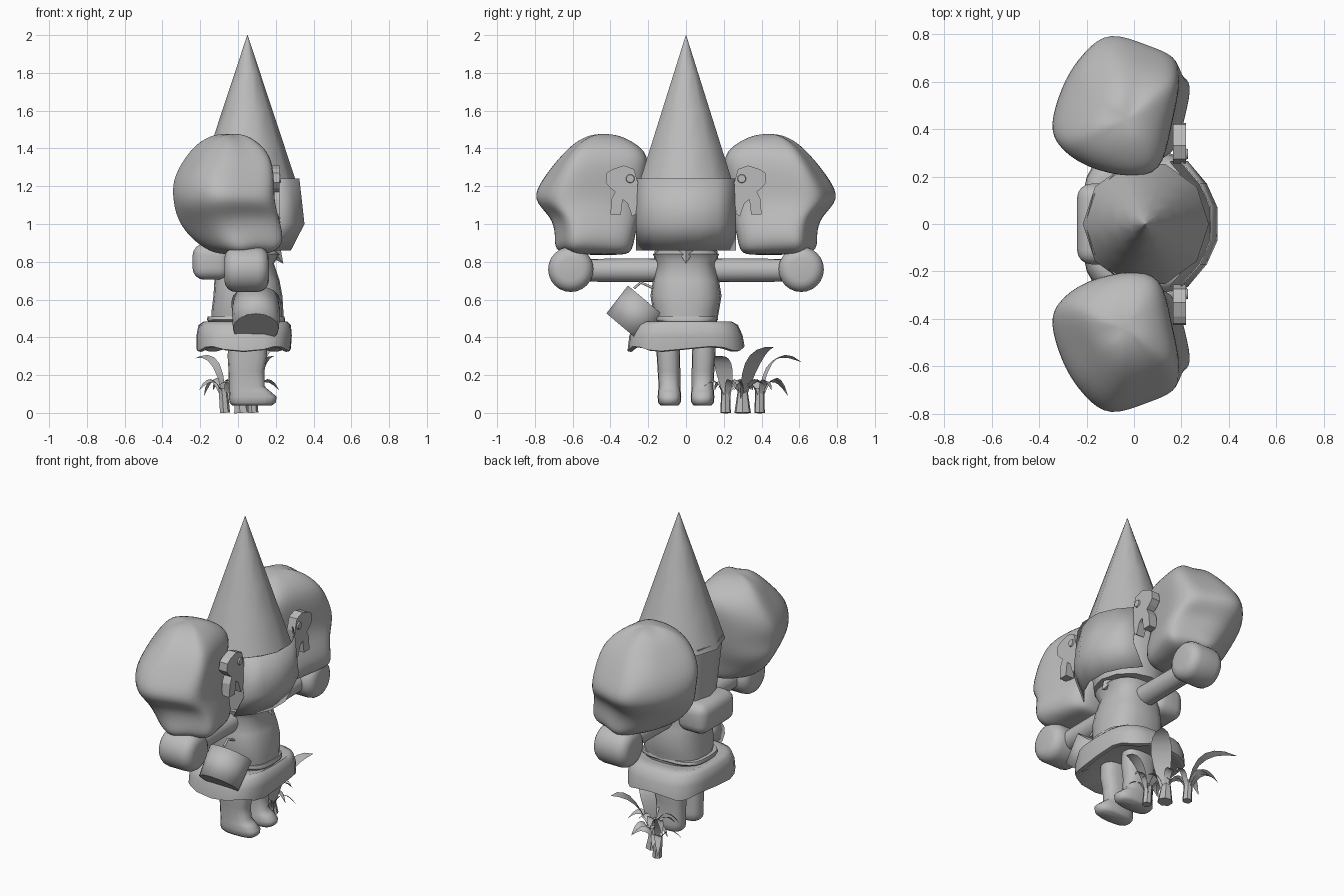
import bpy, bmesh, math, random
from mathutils import Vector, Matrix

if "Cube" in bpy.data.objects:
    bpy.data.objects.remove(bpy.data.objects["Cube"])

random.seed(4)

# The whole figure is one plain stone grey
GREY = bpy.data.materials.new("stone grey")
GREY.diffuse_color = (0.5, 0.5, 0.5, 1)
GREY.use_nodes = True
GREY.node_tree.nodes["Principled BSDF"].inputs["Base Color"].default_value = GREY.diffuse_color

def finish(name, bm, smooth=True, subsurf=0, angle=40, recalc=True):
    if recalc:
        bmesh.ops.recalc_face_normals(bm, faces=bm.faces)
    me = bpy.data.meshes.new(name)
    bm.to_mesh(me)
    bm.free()
    ob = bpy.data.objects.new(name, me)
    bpy.context.collection.objects.link(ob)
    me.materials.append(GREY)
    if subsurf:
        mod = ob.modifiers.new("Subdivision", 'SUBSURF')
        mod.levels = mod.render_levels = subsurf
    if smooth:
        bpy.ops.object.select_all(action='DESELECT')
        ob.select_set(True)
        bpy.context.view_layer.objects.active = ob
        bpy.ops.object.shade_smooth_by_angle(angle=math.radians(angle))
    return ob

def superellipse(n, e):
    f = lambda c: math.copysign(abs(c) ** (2 / e), c)
    return [(f(math.cos(2 * math.pi * i / n)), f(math.sin(2 * math.pi * i / n))) for i in range(n)]

def loft(name, rings, outline, flip=1, subsurf=0, shift=None, angle=60):
    """Skin rings of (z, x0, x1, y0, y1) around a unit outline."""
    bm = bmesh.new()
    loops = []
    for k, (z, x0, x1, y0, y1) in enumerate(rings):
        loop = []
        for i, (u, v) in enumerate(outline):
            dx, dy, dz = shift(k, i) if shift else (0, 0, 0)
            loop.append(bm.verts.new(((x0 + x1) / 2 + u * (x1 - x0) / 2 + dx,
                                      flip * ((y0 + y1) / 2 + v * (y1 - y0) / 2 + dy), z + dz)))
        loops.append(loop)
    n = len(outline)
    for a, b in zip(loops, loops[1:]):
        for i in range(n):
            bm.faces.new((a[i], a[(i + 1) % n], b[(i + 1) % n], b[i]))
    bm.faces.new(loops[0])
    bm.faces.new(loops[-1])
    return finish(name, bm, subsurf=subsurf, angle=angle)

def cone(name, p, q, r1, r2, n=16, caps=True, angle=40, bevel=0):
    p, q = Vector(p), Vector(q)
    bm = bmesh.new()
    bmesh.ops.create_cone(bm, cap_ends=caps, segments=n, radius1=r1, radius2=r2, depth=(q - p).length,
                          matrix=Matrix.Translation((p + q) / 2) @ (q - p).to_track_quat('Z', 'Y').to_matrix().to_4x4())
    if bevel:
        rims = list({e for f in bm.faces if len(f.verts) == n for e in f.edges})
        bmesh.ops.bevel(bm, geom=rims, offset=bevel, segments=4, profile=0.5, affect='EDGES')
    return finish(name, bm, angle=angle)

def round_box(name, c, size, bevel):
    bm = bmesh.new()
    bmesh.ops.create_cube(bm, size=1, matrix=Matrix.Translation(c) @ Matrix.Diagonal((*size, 1)))
    bmesh.ops.bevel(bm, geom=bm.edges[:], offset=bevel, segments=4, profile=0.5, affect='EDGES')
    return finish(name, bm, angle=60)

# Hat and head
def ring(z):
    r = 0.001 + (2.0 - z) * 0.331
    return (z, 0.05 - r, 0.05 + r, -r, r)
loft("hat", [ring(z) for z in (1.2, 1.4, 1.6, 1.8, 1.95, 2.0)], superellipse(10, 2))
cone("head", (0.04, 0, 0.86), (0.04, 0, 1.23), 0.205, 0.245, n=12)
round_box("hair_back", (-0.14, 0, 0.80), (0.20, 0.34, 0.19), 0.06)

# Curved face plate in front of the head
bm = bmesh.new()
rows = []
for z, x in ((0.86, 0.28), (1.0, 0.352), (1.24, 0.325)):
    rows.append([bm.verts.new((x + dx, y, z)) for y, dx in
                 ((-0.265, -0.125), (-0.17, -0.045), (-0.07, 0), (0.07, 0), (0.17, -0.045), (0.265, -0.125))])
for a, b in zip(rows, rows[1:]):
    for i in range(5):
        bm.faces.new((a[i], a[i + 1], b[i + 1], b[i]))
face = finish("face", bm, angle=50)
sol = face.modifiers.new("Thickness", 'SOLIDIFY')
sol.thickness = 0.006

# Torso, belt, wavy skirt
round16, soft = superellipse(20, 2.6), superellipse(24, 3.2)
loft("torso", [(0.46, -0.14, 0.24, -0.16, 0.16), (0.54, -0.14, 0.24, -0.175, 0.175),
               (0.62, -0.13, 0.235, -0.188, 0.188), (0.70, -0.125, 0.22, -0.175, 0.175),
               (0.79, -0.11, 0.19, -0.155, 0.155), (0.84, -0.12, 0.22, -0.175, 0.175),
               (0.88, -0.08, 0.17, -0.12, 0.12)], round16)
loft("belt", [(0.485, -0.16, 0.25, -0.16, 0.16), (0.495, -0.165, 0.25, -0.17, 0.17),
              (0.51, -0.16, 0.245, -0.165, 0.165)], soft)
wave = lambda k, i: (0, 0, 0.013 * math.sin(i * math.pi / 2.4) if k in (1, 2) else 0)
loft("skirt", [(0.38, -0.14, 0.20, -0.22, 0.22), (0.335, -0.20, 0.26, -0.29, 0.29),
               (0.34, -0.22, 0.28, -0.31, 0.31), (0.41, -0.22, 0.285, -0.30, 0.30),
               (0.465, -0.21, 0.28, -0.275, 0.275), (0.485, -0.18, 0.26, -0.24, 0.24),
               (0.475, -0.15, 0.24, -0.19, 0.19)], soft, shift=wave)
cone("collar_point", (0.18, 0, 0.87), (0.24, 0, 0.79), 0.05, 0.0, n=4)

# Outline of the hair puff seen from above, in unit square
puff = [(0.98, 0.42), (0.80, -0.3), (0.68, -0.88), (0.2, -1.0), (-0.5, -0.86), (-0.95, -0.5),
        (-1.0, -0.22), (-0.73, 0.35), (-0.48, 0.72), (-0.08, 1.03), (0.45, 0.8), (0.9, 0.66)]
puff = [(u * 1.05, v * 1.06) for u, v in puff]
lumps = [[tuple(random.uniform(-0.012, 0.012) for c in range(3)) for i in range(12)] for k in range(9)]

# Clip outline as (y, z)
clip = [(0.285, 1.04), (0.30, 1.11), (0.325, 1.13), (0.345, 1.05), (0.40, 1.05), (0.385, 1.13), (0.365, 1.17),
        (0.39, 1.19), (0.415, 1.22), (0.41, 1.27), (0.38, 1.29), (0.32, 1.31), (0.265, 1.29),
        (0.245, 1.22), (0.25, 1.13), (0.255, 1.06)]

for s, side in ((1, "left"), (-1, "right")):
    loft("hair_puff_" + side,
         [(0.835, -0.10, 0.15, 0.32, 0.62), (0.87, -0.18, 0.225, 0.28, 0.695), (0.95, -0.27, 0.25, 0.26, 0.695),
          (1.04, -0.325, 0.215, 0.24, 0.705), (1.13, -0.35, 0.195, 0.22, 0.815), (1.24, -0.345, 0.19, 0.21, 0.76),
          (1.36, -0.28, 0.18, 0.20, 0.67), (1.44, -0.20, 0.10, 0.28, 0.59), (1.475, -0.10, 0.02, 0.38, 0.50)],
         puff, flip=s, subsurf=2, shift=lambda k, i: lumps[k][i], angle=180)
    # Hair clip with an eye
    bm = bmesh.new()
    f = bm.faces.new([bm.verts.new((0.165, s * (y + (0.01 if z > 1.1 else 0)), z)) for y, z in clip])
    ext = bmesh.ops.extrude_face_region(bm, geom=[f])
    bmesh.ops.translate(bm, vec=(0.055, 0, 0), verts=[v for v in ext["geom"] if isinstance(v, bmesh.types.BMVert)])
    finish("hair_clip_" + side, bm, smooth=False)
    cone("clip_eye_" + side, (0.215, s * 0.295, 1.24), (0.228, s * 0.295, 1.24), 0.025, 0.02)
    # Arm and hand
    cone("arm_" + side, (0.045, s * 0.10, 0.755), (0.045, s * 0.55, 0.755), 0.064, 0.06)
    cone("hand_" + side, (-0.072, s * 0.61, 0.76), (0.163, s * 0.61, 0.76), 0.12, 0.12, n=24, bevel=0.06, angle=60)
    # Leg with foot pointing forward
    loft("leg_" + side, [(0.04, -0.03, 0.18, 0.04, 0.135), (0.055, -0.045, 0.20, 0.028, 0.148),
                         (0.085, -0.048, 0.205, 0.025, 0.15), (0.115, -0.048, 0.17, 0.028, 0.148),
                         (0.14, -0.048, 0.14, 0.03, 0.145), (0.22, -0.05, 0.14, 0.03, 0.15),
                         (0.30, -0.055, 0.155, 0.032, 0.155), (0.40, -0.05, 0.15, 0.035, 0.155)],
         superellipse(16, 2.7), flip=s)

# Tilted bucket with a thin handle
base, rim = Vector((0.095, -0.328, 0.448)), Vector((0.095, -0.208, 0.59))
bucket = cone("bucket", base, rim, 0.122, 0.130, n=16, caps=False)
wall = bucket.modifiers.new("Thickness", 'SOLIDIFY')
wall.thickness = 0.008
cone("bucket_bottom", base, base + (rim - base) * 0.06, 0.12, 0.12)
cu = bpy.data.curves.new("bucket_handle", 'CURVE')
cu.dimensions = '3D'
cu.bevel_depth = 0.007
sp = cu.splines.new('POLY')
sp.points.add(2)
for p, q in zip(sp.points, ((0.095, -0.275, 0.66), (0.095, -0.24, 0.69), (0.095, -0.17, 0.66))):
    p.co = (*q, 1)
handle = bpy.data.objects.new("bucket_handle", cu)
bpy.context.collection.objects.link(handle)
cu.materials.append(GREY)

# Plants: stems and arching blades, tilted so the width shows from the side
def blade(name, p, c, q, w, tilt=0.4):
    p, c, q = Vector(p), Vector(c), Vector(q)
    side = ((q - p).cross(Vector((0, 0, 1))).normalized() + Vector((0, 0, tilt))).normalized()
    bm = bmesh.new()
    prev = None
    for i in range(8):
        t = i / 7
        m = p * (1 - t) ** 2 + c * 2 * t * (1 - t) + q * t * t
        h = side * w * (0.25 + 0.75 * math.sin(math.pi * t)) * (1 if i < 7 else 0.1)
        pair = (bm.verts.new(m - h), bm.verts.new(m + h))
        if prev:
            bm.faces.new((prev[0], prev[1], pair[1], pair[0]))
        prev = pair
    finish(name, bm, angle=60, recalc=False)

for k, (x, y) in enumerate(((0.08, 0.21), (0.02, 0.30), (-0.07, 0.39))):
    cone(f"stem_{k}", (x, y, 0), (x - 0.01, y, 0.13), 0.045 if k == 1 else 0.028, 0.025, n=7)
    for j in range(4):
        a = j * math.pi / 2 + k * 0.8 + 0.4
        d = Vector((math.cos(a), math.sin(a), 0))
        p = Vector((x, y, 0.05))
        blade(f"leaf_{k}_{j}", p, p + d * 0.05 + Vector((0, 0, 0.20)), p + d * 0.15 + Vector((0, 0, 0.07)), 0.022)
blade("tall_leaf_0", (-0.07, 0.39, 0.03), (-0.09, 0.41, 0.39), (-0.26, 0.61, 0.27), 0.025)
blade("tall_leaf_1", (-0.07, 0.39, 0.03), (-0.12, 0.45, 0.29), (-0.18, 0.54, 0.09), 0.025)
blade("tall_leaf_2", (0.02, 0.30, 0.05), (0.10, 0.34, 0.37), (0.19, 0.48, 0.35), 0.06, 0)
blade("tall_leaf_3", (0.08, 0.22, 0.05), (0.11, 0.20, 0.32), (0.20, 0.17, 0.30), 0.05, 0)
